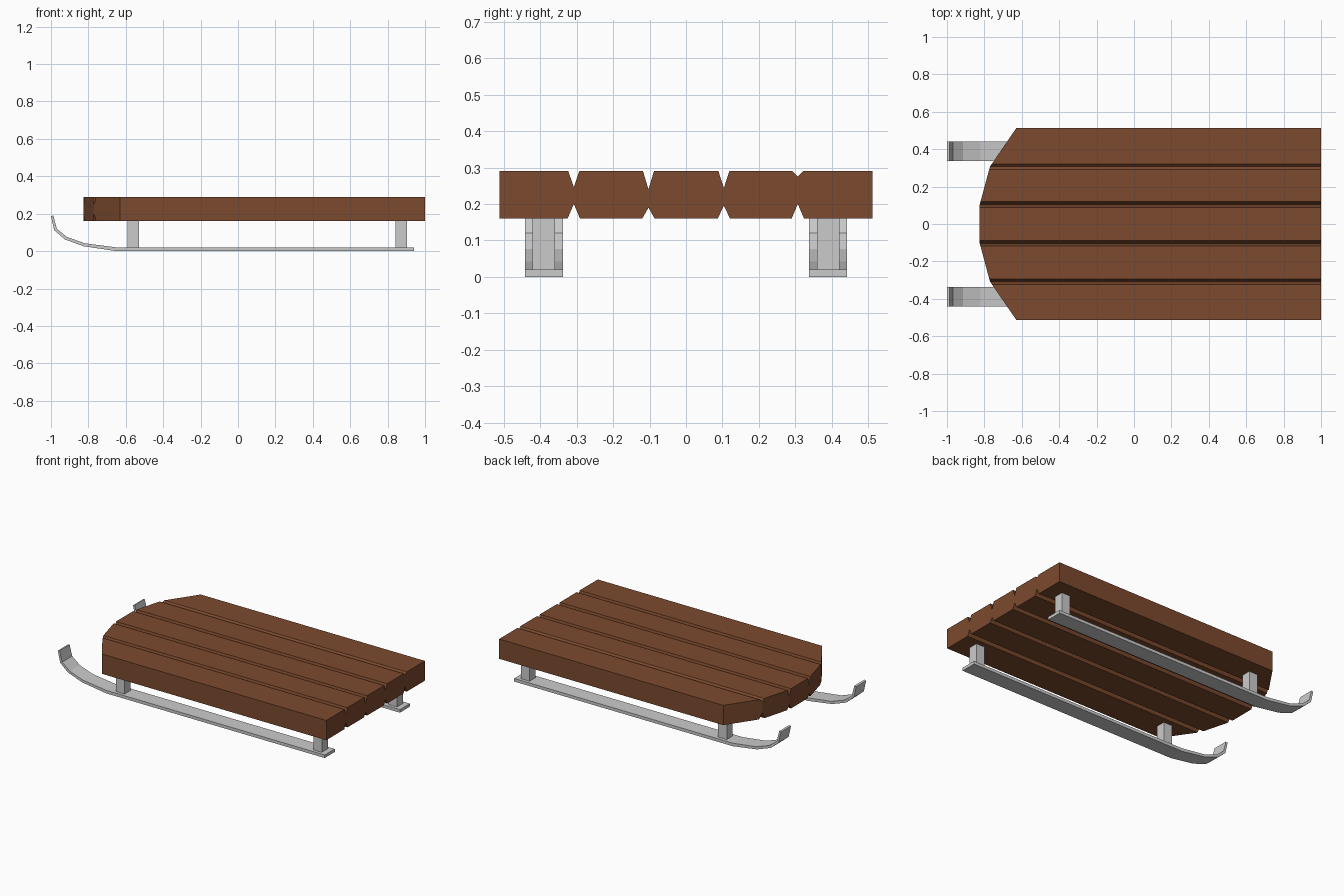
import bpy, bmesh

if "Cube" in bpy.data.objects:
    bpy.data.objects.remove(bpy.data.objects["Cube"])

wood = bpy.data.materials.new("brown_wood")
wood.diffuse_color = (0.20, 0.068, 0.027, 1)
wood.use_nodes = True
wood.node_tree.nodes["Principled BSDF"].inputs["Base Color"].default_value = wood.diffuse_color


def finish(name, bm, mat=None):
    bmesh.ops.remove_doubles(bm, verts=bm.verts, dist=1e-4)
    bmesh.ops.recalc_face_normals(bm, faces=bm.faces)
    me = bpy.data.meshes.new(name)
    bm.to_mesh(me)
    bm.free()
    ob = bpy.data.objects.new(name, me)
    bpy.context.collection.objects.link(ob)
    if mat:
        me.materials.append(mat)
    return ob


# Deck: five joined planks with V grooves above and below, tapered at the nose
# Each seam: y, nose x, upper groove bottom z, lower groove top z
seams = [(-0.512, -0.63, None, None), (-0.308, -0.77, 0.246, 0.20),
         (-0.103, -0.825, 0.24, 0.19), (0.104, -0.825, 0.244, 0.195),
         (0.307, -0.77, 0.275, 0.20), (0.512, -0.63, None, None)]
Z0, Z1, TOP_HALF, LOW_HALF = 0.16, 0.29, 0.015, 0.017


def plank_side(seam, sign):
    """Edge of a plank from bottom to top; sign points into the plank."""
    y, _, hi, lo = seam
    if hi is None:
        return [(y, Z0), (y, Z1)]
    return [(y + sign * LOW_HALF, Z0), (y, lo), (y, hi), (y + sign * TOP_HALF, Z1)]


bm = bmesh.new()
for a, b in zip(seams, seams[1:]):
    left, right = plank_side(a, 1), plank_side(b, -1)
    loop = left + right[::-1]
    nose = lambda y: a[1] + (b[1] - a[1]) * (y - a[0]) / (b[0] - a[0])
    front = [bm.verts.new((nose(y), y, z)) for y, z in loop]
    back = [bm.verts.new((1.0, y, z)) for y, z in loop]
    bm.faces.new(front)
    bm.faces.new(back)
    inner = {a[0], b[0]} - {-0.512, 0.512}
    for i in range(len(loop)):
        j = (i + 1) % len(loop)
        # neighbouring planks are joined, so leave the shared face out
        if loop[i][0] == loop[j][0] and loop[i][0] in inner:
            continue
        bm.faces.new((front[i], front[j], back[j], back[i]))
finish("deck", bm, wood)

# Runners: thin strip profile curling up at the nose
lower = [(0.94, 0), (-0.65, 0), (-0.825, 0.026), (-0.925, 0.062), (-0.983, 0.112), (-1.0, 0.187)]
upper = [(0.94, 0.02), (-0.65, 0.02), (-0.82, 0.042), (-0.915, 0.076), (-0.969, 0.12), (-0.987, 0.19)]


def runner(name, y0, y1):
    bm = bmesh.new()
    rows = [[bm.verts.new((x, y, z)) for x, z in pts]
            for pts, y in ((lower, y0), (upper, y0), (upper, y1), (lower, y1))]
    for k in range(4):
        r, s = rows[k], rows[(k + 1) % 4]
        for i in range(len(r) - 1):
            bm.faces.new((r[i], r[i + 1], s[i + 1], s[i]))
    for i in (0, -1):
        bm.faces.new([r[i] for r in rows])
    finish(name, bm)


# Posts: square blocks between runner and deck
def post(name, x, y):
    bm = bmesh.new()
    bmesh.ops.create_cube(bm, size=1)
    for v in bm.verts:
        v.co = (x + v.co.x * 0.062, y + v.co.y * 0.062, 0.09 + v.co.z * 0.145)
    finish(name, bm)


for side, s in (("left", -1), ("right", 1)):
    runner(side + "_runner", s * 0.39 - 0.052, s * 0.39 + 0.052)
    post(side + "_nose_post", -0.56, s * 0.39)
    post(side + "_rear_post", 0.873, s * 0.39)
